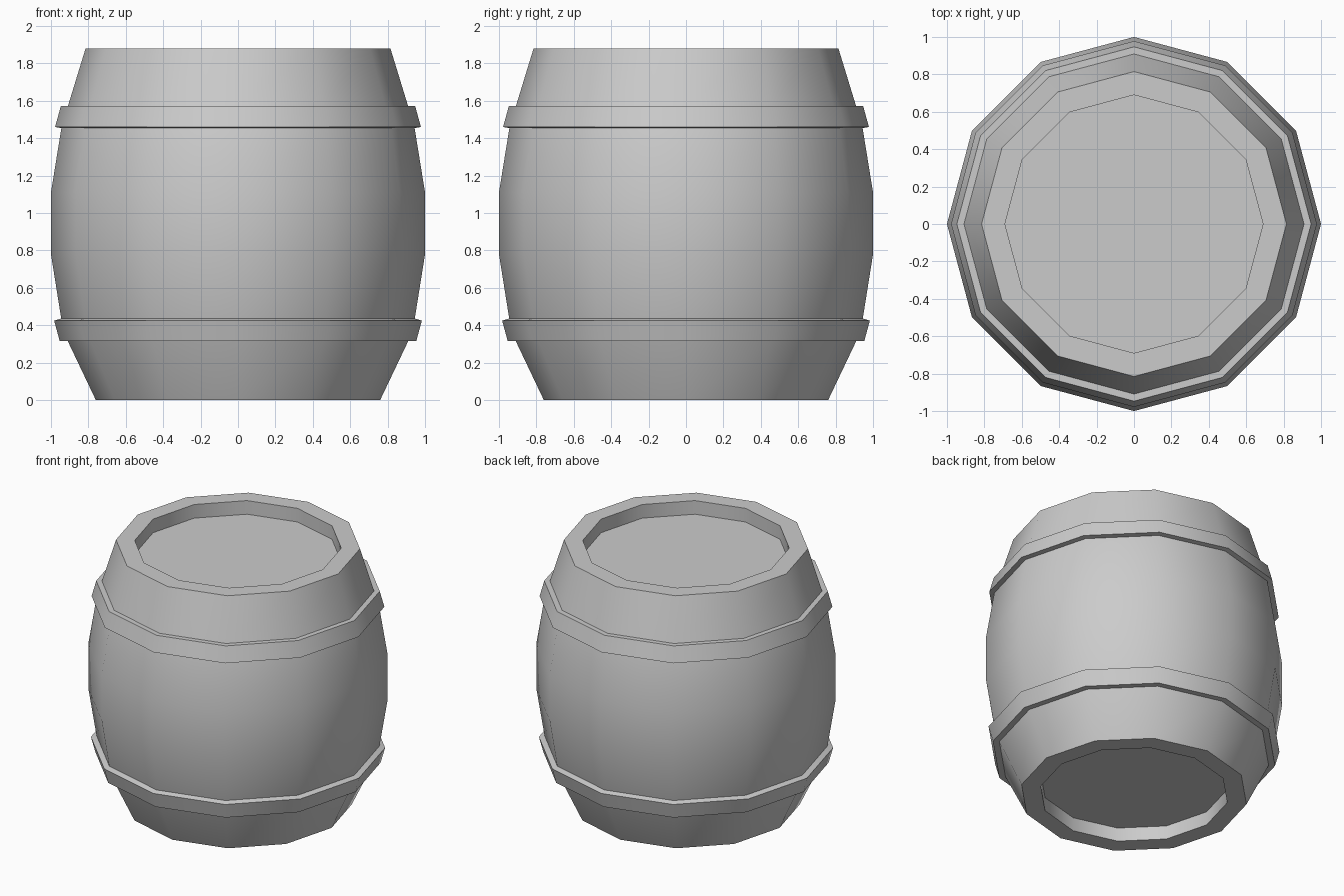
import bpy, bmesh, math

if "Cube" in bpy.data.objects:
    bpy.data.objects.remove(bpy.data.objects["Cube"])

SIDES = 12


def lathe(name, profile, closed=False):
    """Revolve (radius, z) points around z; open profiles get end caps."""
    bm = bmesh.new()
    rings = []
    for r, z in profile:
        rings.append([bm.verts.new((r * math.cos(2 * math.pi * i / SIDES),
                                    r * math.sin(2 * math.pi * i / SIDES), z))
                      for i in range(SIDES)])
    pairs = list(zip(rings, rings[1:]))
    if closed:
        pairs.append((rings[-1], rings[0]))
    else:
        bm.faces.new(rings[0])
        bm.faces.new(rings[-1])
    for a, b in pairs:
        for i in range(SIDES):
            j = (i + 1) % SIDES
            bm.faces.new((a[i], a[j], b[j], b[i]))
    bmesh.ops.recalc_face_normals(bm, faces=bm.faces)
    mesh = bpy.data.meshes.new(name)
    bm.to_mesh(mesh)
    bm.free()
    obj = bpy.data.objects.new(name, mesh)
    bpy.context.collection.objects.link(obj)
    bpy.ops.object.select_all(action='DESELECT')
    obj.select_set(True)
    bpy.context.view_layer.objects.active = obj
    bpy.ops.object.shade_smooth_by_angle(angle=math.radians(35))
    return obj


# Barrel body with recessed bottom and lid
lathe("barrel_body", [
    (0.63, 0.10), (0.63, 0.0), (0.76, 0.0), (0.91, 0.315), (0.945, 0.435),
    (1.0, 0.78), (1.0, 1.11), (0.945, 1.45), (0.91, 1.57),
    (0.815, 1.88), (0.69, 1.88), (0.69, 1.78)])

# Hoops: slanted bands wrapped around the body
lathe("lower_hoop", [
    (0.90, 0.315), (0.953, 0.315), (0.983, 0.425), (0.94, 0.438)], closed=True)
lathe("upper_hoop", [
    (0.935, 1.453), (0.978, 1.46), (0.947, 1.573), (0.905, 1.573)], closed=True)
